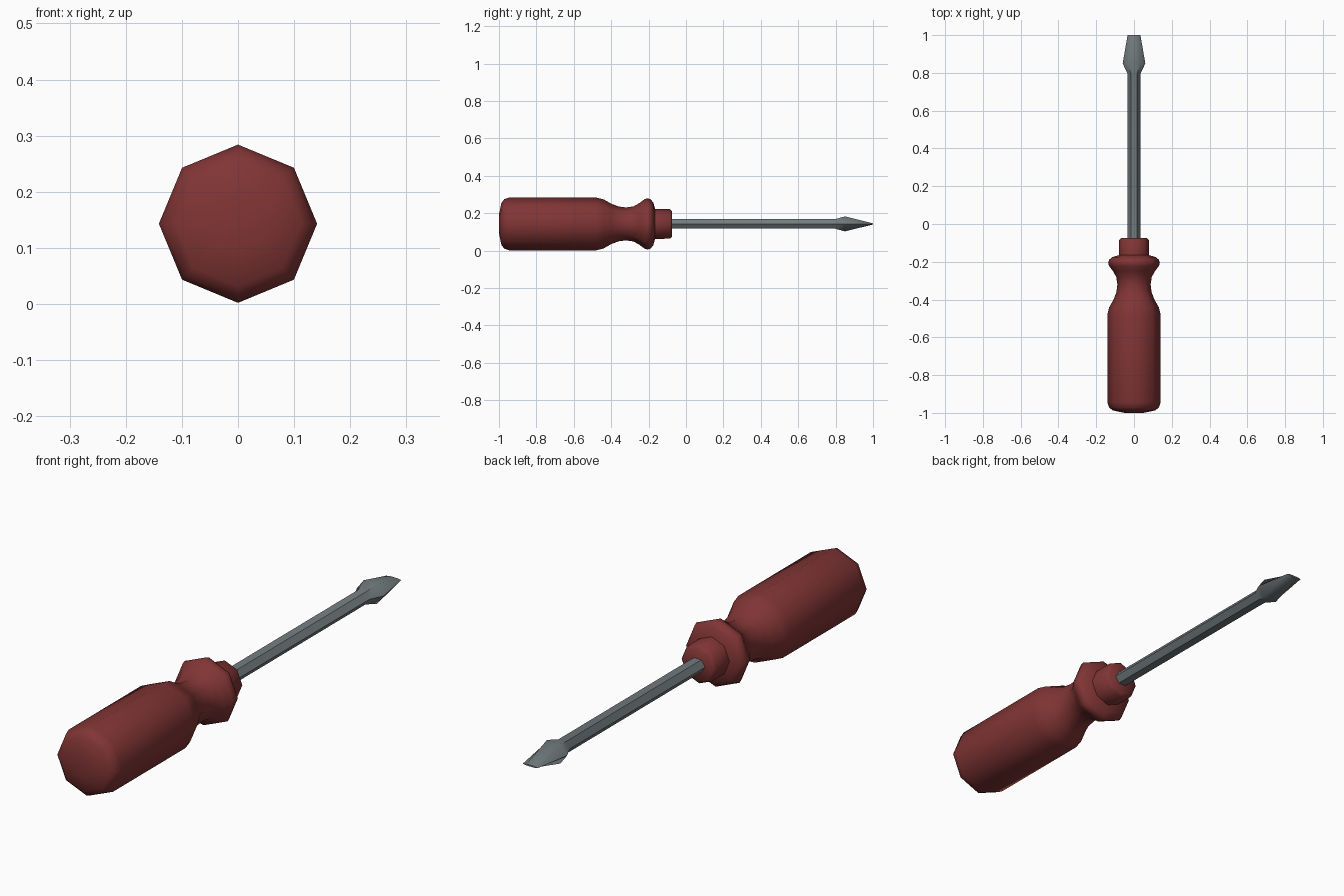
import bpy, bmesh, math

if "Cube" in bpy.data.objects:
    bpy.data.objects.remove(bpy.data.objects["Cube"])

CZ = 0.143  # height of the long axis


def material(name, color):
    m = bpy.data.materials.new(name)
    m.diffuse_color = color
    m.use_nodes = True
    m.node_tree.nodes["Principled BSDF"].inputs["Base Color"].default_value = m.diffuse_color
    return m


def loft(name, sections, sides, mat, angle):
    """Skin polygon rings along y; each section is (y, half width, half height)."""
    bm = bmesh.new()
    rings = []
    for y, hx, hz in sections:
        ring = []
        for i in range(sides):
            a = 2 * math.pi * i / sides
            k = math.sin(a) / (math.sin(math.pi / 3) if sides == 6 else 1)
            ring.append(bm.verts.new((hx * math.cos(a), y, CZ + hz * k)))
        rings.append(ring)
    for a, b in zip(rings, rings[1:]):
        for i in range(sides):
            j = (i + 1) % sides
            bm.faces.new((a[i], a[j], b[j], b[i]))
    bm.faces.new(rings[0])
    bm.faces.new(rings[-1])
    bmesh.ops.recalc_face_normals(bm, faces=bm.faces)
    me = bpy.data.meshes.new(name)
    bm.to_mesh(me)
    bm.free()
    ob = bpy.data.objects.new(name, me)
    bpy.context.collection.objects.link(ob)
    me.materials.append(mat)
    bpy.context.view_layer.objects.active = ob
    ob.select_set(True)
    bpy.ops.object.shade_smooth_by_angle(angle=math.radians(angle))
    ob.select_set(False)
    return ob


red = material("red_plastic", (0.22, 0.035, 0.035, 1))
steel = material("steel", (0.17, 0.2, 0.21, 1))

# Octagonal handle with waist, flange and collar
profile = [(-1.0, 0.05), (-0.987, 0.112), (-0.972, 0.132), (-0.945, 0.141),
           (-0.48, 0.141), (-0.44, 0.131), (-0.40, 0.108), (-0.36, 0.093),
           (-0.32, 0.088), (-0.28, 0.094), (-0.25, 0.111), (-0.222, 0.132),
           (-0.205, 0.137), (-0.188, 0.131), (-0.175, 0.114), (-0.165, 0.08),
           (-0.085, 0.079), (-0.074, 0.068)]
loft("handle", [(y, r, r) for y, r in profile], 8, red, 60)

# Shaft widening into the flat blade tip
loft("shaft_and_blade", [(-0.12, 0.034, 0.025), (0.795, 0.034, 0.025),
                         (0.85, 0.06, 0.04), (1.0, 0.034, 0.003)], 6, steel, 50)
